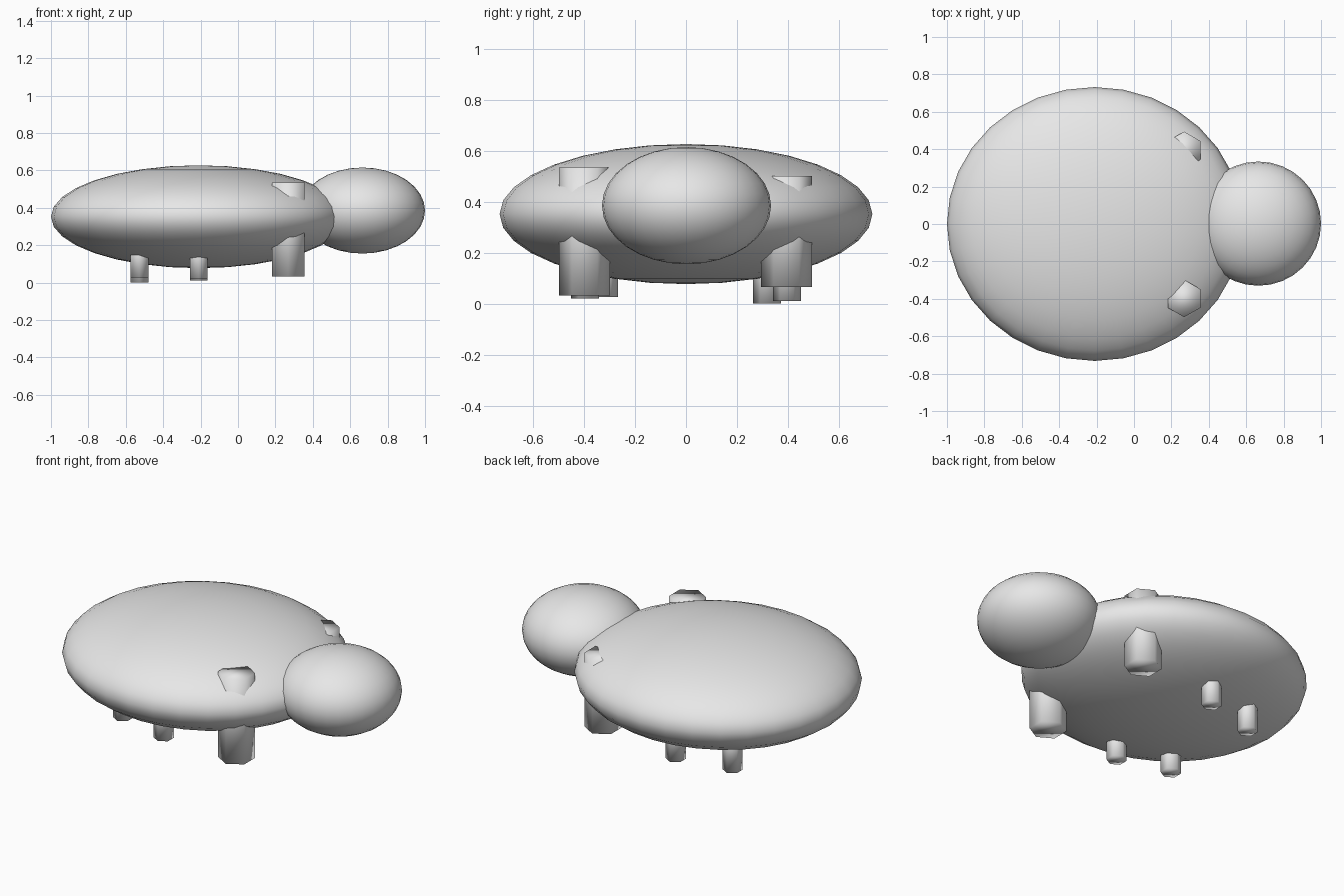
import bpy

if "Cube" in bpy.data.objects:
    bpy.data.objects.remove(bpy.data.objects["Cube"])

grey = bpy.data.materials.new("light_grey")
grey.diffuse_color = (0.8, 0.8, 0.8, 1.0)
grey.use_nodes = True
grey.node_tree.nodes["Principled BSDF"].inputs["Base Color"].default_value = grey.diffuse_color


def finish(name):
    obj = bpy.context.object
    obj.name = name
    obj.data.materials.append(grey)
    bpy.ops.object.shade_smooth()
    return obj


def ellipsoid(name, centre, radii):
    bpy.ops.mesh.primitive_uv_sphere_add(segments=32, ring_count=16, radius=1, location=centre)
    bpy.context.object.scale = radii
    return finish(name)


def hex_leg(name, x, y, bottom, top, radius):
    # six-sided post with its points along y
    bpy.ops.mesh.primitive_cylinder_add(vertices=6, radius=radius, depth=top - bottom,
                                        location=(x, y, (top + bottom) / 2))
    return finish(name)


# Flattened body and rounded head
ellipsoid("body", (-0.21, 0, 0.352), (0.79, 0.732, 0.275))
ellipsoid("head", (0.665, 0.002, 0.385), (0.335, 0.332, 0.23))

# Thick front legs that poke through the top of the body
hex_leg("front_leg_right", 0.268, -0.398, 0.032, 0.535, 0.1)
hex_leg("front_leg_left", 0.268, 0.394, 0.066, 0.502, 0.1)

# Thin middle and rear legs
hex_leg("middle_leg_right", -0.21, -0.396, 0.021, 0.25, 0.055)
hex_leg("middle_leg_left", -0.21, 0.396, 0.01, 0.25, 0.055)
hex_leg("rear_leg_right", -0.527, -0.322, 0.027, 0.25, 0.055)
hex_leg("rear_leg_left", -0.527, 0.318, 0.0, 0.25, 0.055)
